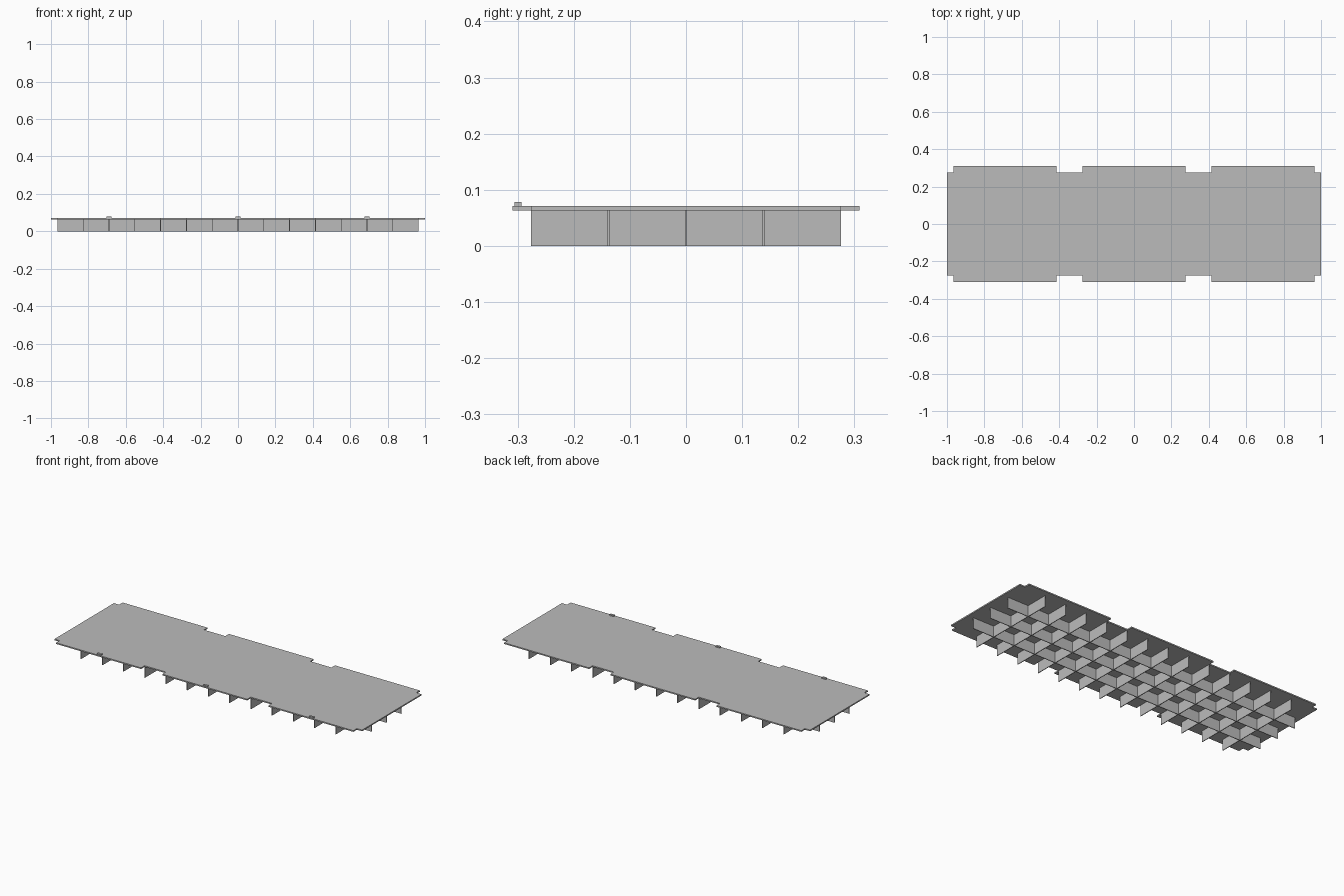
import bpy
import bmesh

cube = bpy.data.objects.get("Cube")
if cube:
    bpy.data.objects.remove(cube, do_unlink=True)

grey = bpy.data.materials.new("plain_grey")
grey.use_nodes = True
colour = (0.5, 0.5, 0.5, 1)
grey.diffuse_color = colour
grey.node_tree.nodes["Principled BSDF"].inputs["Base Color"].default_value = colour

PITCH = 0.138                 # spacing of the rib grid
RIB = 0.004                   # rib thickness
UNDER, TOP = 0.0635, 0.0708   # plate underside and top
END_X, EDGE_Y = 7 * PITCH, 2 * PITCH


def add_object(name, bm):
    bmesh.ops.recalc_face_normals(bm, faces=bm.faces)
    mesh = bpy.data.meshes.new(name)
    bm.to_mesh(mesh)
    bm.free()
    mesh.materials.append(grey)
    obj = bpy.data.objects.new(name, mesh)
    bpy.context.collection.objects.link(obj)


def add_box(name, centre, size):
    bm = bmesh.new()
    bmesh.ops.create_cube(bm, size=1)
    bmesh.ops.scale(bm, vec=size, verts=bm.verts)
    bmesh.ops.translate(bm, vec=centre, verts=bm.verts)
    add_object(name, bm)


# Deck plate: one edge outline with notches, turned round for the other edge
half = [(-1, -EDGE_Y), (-END_X, -EDGE_Y), (-END_X, -0.309)]
for left, right in ((-3 * PITCH, -2 * PITCH), (2 * PITCH, 3 * PITCH)):
    half += [(left, -0.309), (left, -EDGE_Y), (right, -EDGE_Y), (right, -0.309)]
half += [(END_X, -0.309), (END_X, -EDGE_Y), (1, -EDGE_Y)]
outline = half + [(-x, -y) for x, y in half]

bm = bmesh.new()
face = bm.faces.new([bm.verts.new((x, y, UNDER)) for x, y in outline])
raised = bmesh.ops.extrude_face_region(bm, geom=[face])["geom"]
bmesh.ops.translate(bm, vec=(0, 0, TOP - UNDER),
                    verts=[v for v in raised if isinstance(v, bmesh.types.BMVert)])
add_object("deck_plate", bm)

# Ribs under the deck, crossing in a grid
for i in range(-6, 7):
    add_box("cross_rib", (i * PITCH, 0, UNDER / 2), (RIB, 2 * EDGE_Y, UNDER))
for i in (-1, 0, 1):
    add_box("long_rib", (0, i * PITCH, UNDER / 2), (2 * END_X, RIB, UNDER))

# Small lugs along the front edge
for i in (-5, 0, 5):
    add_box("front_lug", (i * PITCH, -0.2995, TOP + 0.0035), (0.027, 0.013, 0.007))
